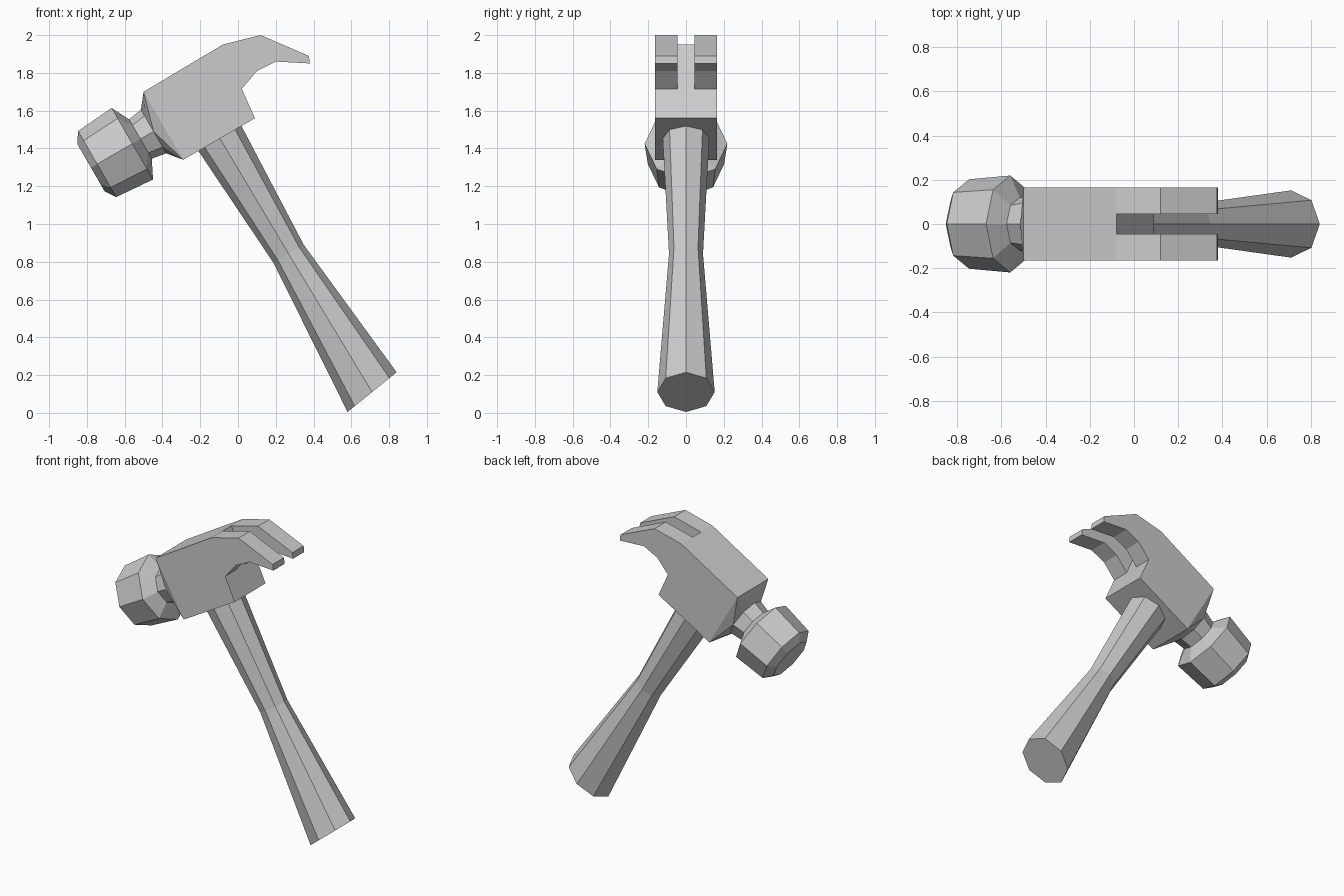
import bpy, bmesh, math
from mathutils import Vector

if "Cube" in bpy.data.objects:
    bpy.data.objects.remove(bpy.data.objects["Cube"])


def finish(name, bm):
    bmesh.ops.recalc_face_normals(bm, faces=bm.faces)
    mesh = bpy.data.meshes.new(name)
    bm.to_mesh(mesh)
    bm.free()
    ob = bpy.data.objects.new(name, mesh)
    bpy.context.collection.objects.link(ob)
    return ob


def slab(name, profile, y0, y1):
    """Extrude an x-z profile from y0 to y1."""
    bm = bmesh.new()
    face = bm.faces.new([bm.verts.new((x, y0, z)) for x, z in profile])
    out = bmesh.ops.extrude_face_region(bm, geom=[face])
    verts = [v for v in out["geom"] if isinstance(v, bmesh.types.BMVert)]
    bmesh.ops.translate(bm, verts=verts, vec=(0, y1 - y0, 0))
    return finish(name, bm)


def octagon(center, half, ry):
    """Eight points: 'half' is the half-width vector in x-z, ry the y radius."""
    c, h = Vector((center[0], 0, center[1])), Vector((half[0], 0, half[1]))
    angles = [i * math.pi / 4 for i in range(8)]
    return [c + h * math.cos(a) + Vector((0, ry * math.sin(a), 0)) for a in angles]


def loft(name, rings):
    bm = bmesh.new()
    loops = [[bm.verts.new(p) for p in ring] for ring in rings]
    for a, b in zip(loops, loops[1:]):
        for i in range(8):
            j = (i + 1) % 8
            bm.faces.new((a[i], a[j], b[j], b[i]))
    bm.faces.new(loops[0])
    bm.faces.new(loops[-1])
    return finish(name, bm)


# Head block
slab("head_block", [(-0.50, 1.70), (-0.08, 1.95), (0.02, 1.715),
                    (0.09, 1.56), (-0.29, 1.34)], -0.165, 0.165)

# Claw: one prong mirrored across the slot
claw = slab("claw", [(-0.08, 1.95), (0.12, 2.0), (0.375, 1.89), (0.38, 1.85),
                     (0.20, 1.86), (0.10, 1.81), (0.02, 1.715)], -0.165, -0.045)
mirror = claw.modifiers.new("mirror", "MIRROR")
mirror.use_axis = (False, True, False)


# Striking end: rings along the tilted head axis
def strike_ring(t, r):
    return octagon((-0.395 - 0.866 * t, 1.52 - 0.5 * t), (-0.5 * r, 0.866 * r), r)


loft("striking_head", [strike_ring(t, r) for t, r in
                       [(0.06, 0.134), (0.14, 0.12), (0.19, 0.219),
                        (0.405, 0.202), (0.443, 0.145)]])

# Neck: blend from the square block end to the octagonal ring
bm = bmesh.new()
for p in strike_ring(0.06, 0.134):
    bm.verts.new(p)
for x, z in ((-0.50, 1.70), (-0.29, 1.34)):
    for y in (-0.165, 0.165):
        bm.verts.new((x, y, z))
bmesh.ops.convex_hull(bm, input=bm.verts)
finish("neck", bm)

# Handle: waisted octagonal grip with a slanted butt
loft("handle", [octagon((0.71, 0.11), (0.13, 0.105), 0.152),
                octagon((0.268, 0.842), (0.08, 0.048), 0.09),
                octagon((-0.103, 1.465), (0.115, 0.066), 0.124)])
